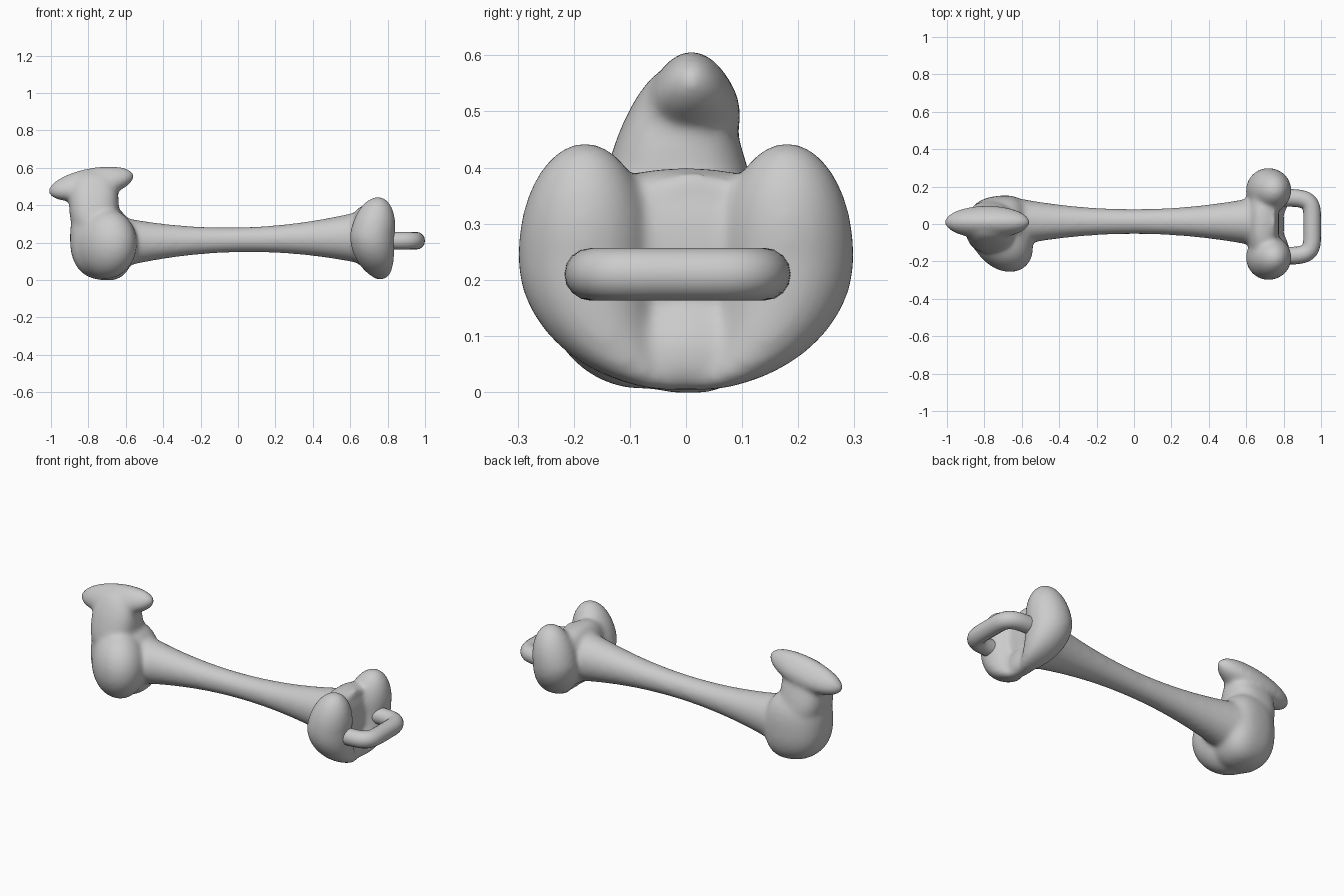
import bpy, bmesh
from math import cos, hypot, pi, sin
from mathutils import Vector

cube = bpy.data.objects.get("Cube")
if cube:
    bpy.data.objects.remove(cube)

grey = bpy.data.materials.new("plain_grey")
grey.use_nodes = True
colour = (.6, .6, .6, 1)
grey.diffuse_color = colour
grey.node_tree.nodes["Principled BSDF"].inputs["Base Color"].default_value = colour


def add_part(bm, rule):
    """Add a unit sphere whose points are moved by a shape rule."""
    sphere = bmesh.ops.create_uvsphere(bm, u_segments=48, v_segments=48, radius=1)
    for vert in sphere["verts"]:
        vert.co = rule(vert.co.normalized())


def rounded(centre, radii, power=2, swing=0, rise=0, taper=0):
    """Rule for an ellipsoid; a higher power is boxier, swing and rise shear it
    along x in y and z, and taper narrows it in y towards the top."""
    def rule(v):
        v = v / sum(abs(c) ** power for c in v) ** (1 / power)
        offset = Vector(c * r for c, r in zip(v, radii))
        offset.y = offset.y * (1 - taper * v.z) + swing * v.x
        offset.z += rise * v.x
        return Vector(centre) + offset
    return rule


def shaft(v):
    """Rule for a round bar that flares with the square of the distance from its middle."""
    x = .03 + .73 * v.z
    around = hypot(v.x, v.y) or 1
    half_width = .067 + .15 * x * x
    half_height = .067 + .17 * x * x
    return Vector((x,
                   .013 + half_width * v.x / around,
                   .215 + .02 * x + half_height * v.y / around))


def knuckle(side):
    """Rule for a lobe that is round above and curves in to the middle below."""
    def rule(v):
        width = .12
        spread, height, lean = .18, .205, .03 * v.z
        if v.z < 0:
            spread *= hypot(v.x, v.y)
            height, lean = .24, .05 * v.z * v.z
        return Vector((.718 + lean + width * v.x,
                       side * (spread + width * v.y),
                       .24 + height * v.z))
    return rule


bm = bmesh.new()
add_part(bm, shaft)

# Paired knuckles, the web between them and the lip that links them underneath
for side in (-1, 1):
    add_part(bm, knuckle(side))
add_part(bm, rounded(centre=(.69, 0, .235), radii=(.085, .2, .165), power=2.5))
add_part(bm, rounded(centre=(.73, 0, .1), radii=(.075, .13, .09), rise=-.04))

# Head: main mass, slanted bulge on the front, neck and hooked crest on top
add_part(bm, rounded(centre=(-.73, 0, .205), radii=(.168, .15, .205),
                     power=2.5, swing=.02, rise=-.02))
add_part(bm, rounded(centre=(-.71, -.08, .195), radii=(.17, .17, .19), swing=-.05))
add_part(bm, rounded(centre=(-.77, -.015, .4), radii=(.132, .125, .18),
                     power=2.5, taper=.4))
add_part(bm, rounded(centre=(-.785, .01, .515), radii=(.23, .085, .085),
                     rise=.04, taper=.3))

bmesh.ops.recalc_face_normals(bm, faces=bm.faces)
mesh = bpy.data.meshes.new("bone_body")
bm.to_mesh(mesh)
bm.free()
mesh.materials.append(grey)
bone = bpy.data.objects.new("bone_body", mesh)
bpy.context.collection.objects.link(bone)

# Fuse the parts and soften the joints
fuse = bone.modifiers.new("Fuse", "REMESH")
fuse.mode = "VOXEL"
fuse.voxel_size = .01
fuse.use_smooth_shade = True
soften = bone.modifiers.new("Soften", "SMOOTH")
soften.factor = .5
soften.iterations = 25

# Ring handle held between the knuckles, a half loop with rounded corners
curve = bpy.data.curves.new("ring_handle", "CURVE")
curve.dimensions = "3D"
curve.bevel_depth = .047
curve.bevel_resolution = 6
curve.use_fill_caps = True
curve.materials.append(grey)
steps, squareness = 48, .4
spline = curve.splines.new("POLY")
spline.points.add(steps)
for i, point in enumerate(spline.points):
    angle = pi * i / steps
    across, out = cos(angle), abs(sin(angle)) ** squareness
    bend = abs(across) ** squareness * (1 if across > 0 else -1)
    point.co = (.75 + .203 * out, -.015 + .155 * bend, .21, 1)
spline.use_smooth = True
ring = bpy.data.objects.new("ring_handle", curve)
bpy.context.collection.objects.link(ring)
